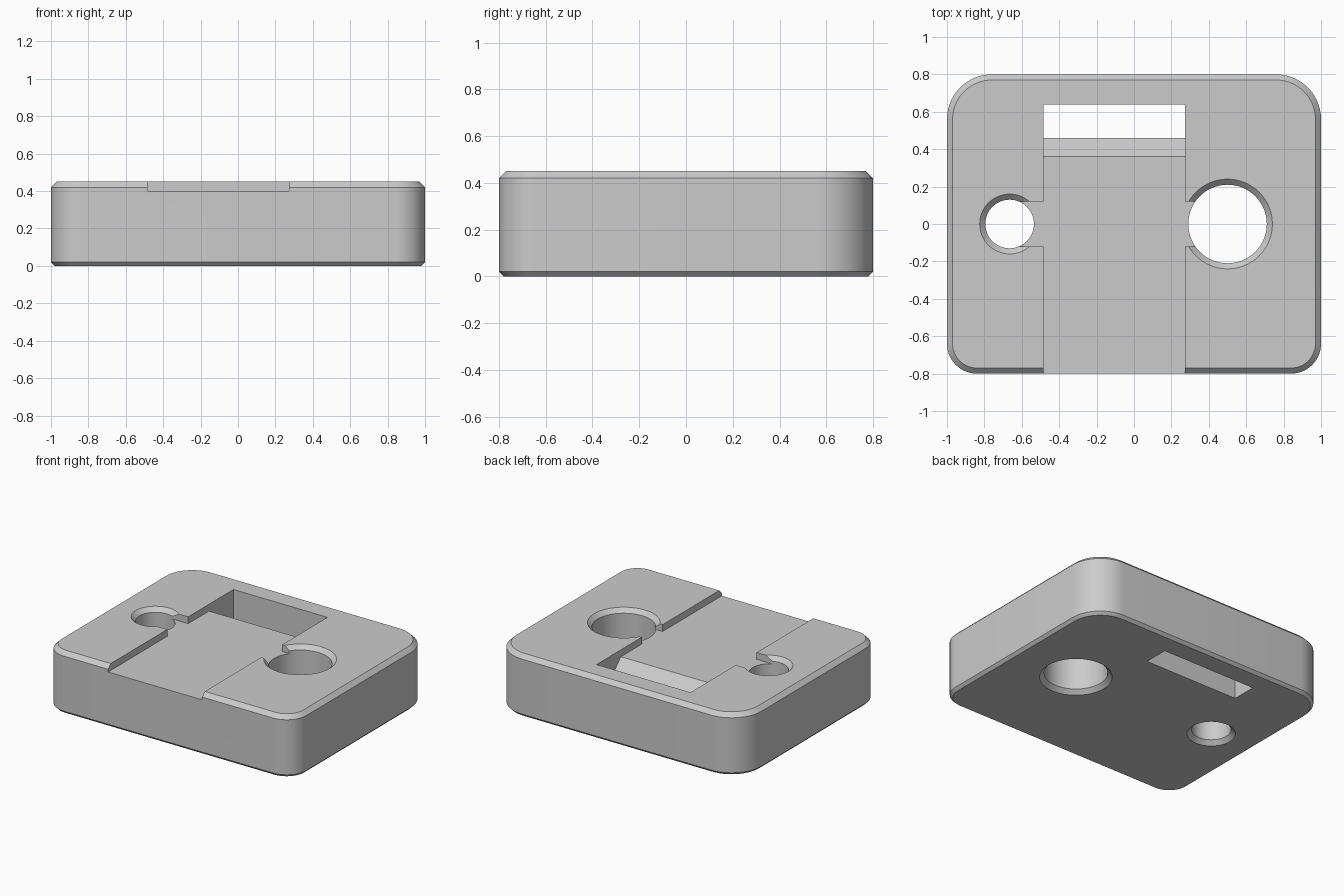
import bpy, bmesh
from math import sin, cos, pi, radians

if "Cube" in bpy.data.objects:
    bpy.data.objects.remove(bpy.data.objects["Cube"], do_unlink=True)

HEIGHT, HALF_X, HALF_Y = 0.45, 1.0, 0.8
FRONT_R, BACK_R = 0.16, 0.24
CHANNEL_Z, CHANNEL_L, CHANNEL_R = 0.40, -0.485, 0.272
SMALL_X, SMALL_R = -0.665, 0.13
LARGE_X, LARGE_R = 0.5, 0.21

grey = bpy.data.materials.new("plain grey")
grey.use_nodes = True
grey.diffuse_color = (0.6, 0.6, 0.6, 1)
grey.node_tree.nodes["Principled BSDF"].inputs["Base Color"].default_value = (0.6, 0.6, 0.6, 1)


def loft(name, rings):
    """Closed solid through rings of equal point count."""
    bm = bmesh.new()
    loops = [[bm.verts.new(p) for p in ring] for ring in rings]
    n = len(loops[0])
    for a, b in zip(loops, loops[1:]):
        for i in range(n):
            j = (i + 1) % n
            bm.faces.new((a[i], a[j], b[j], b[i]))
    bm.faces.new(loops[0][::-1])
    bm.faces.new(loops[-1])
    bmesh.ops.recalc_face_normals(bm, faces=bm.faces)
    mesh = bpy.data.meshes.new(name)
    bm.to_mesh(mesh)
    bm.free()
    mesh.materials.append(grey)
    obj = bpy.data.objects.new(name, mesh)
    bpy.context.collection.objects.link(obj)
    return obj


def outline(z, inset, steps=14):
    """Rounded rectangle, with larger radii at the back."""
    pts = []
    corners = ((1, 1, BACK_R), (-1, 1, BACK_R), (-1, -1, FRONT_R), (1, -1, FRONT_R))
    for k, (sx, sy, r) in enumerate(corners):
        for i in range(steps + 1):
            a = (k + i / steps) * pi / 2
            pts.append((sx * (HALF_X - r) + (r - inset) * cos(a),
                        sy * (HALF_Y - r) + (r - inset) * sin(a), z))
    return pts


def circle(x, r, z, n=64):
    return [(x + r * cos(2 * pi * i / n), r * sin(2 * pi * i / n), z) for i in range(n)]


def hole(name, x, r):
    """Through hole with a countersink at each end."""
    c, over = 0.03, 0.02
    return loft(name, [circle(x, r + c + over, -over), circle(x, r, c),
                       circle(x, r, HEIGHT - c), circle(x, r + c + over, HEIGHT + over)])


def prism(name, x0, x1, profile):
    return loft(name, [[(x, y, z) for y, z in profile] for x in (x0, x1)])


# Plate with chamfered rims
plate = loft("plate", [outline(0, 0.02), outline(0.02, 0),
                       outline(HEIGHT - 0.03, 0), outline(HEIGHT, 0.03)])

# Channel, ramp and through slot in one profile, then side notches and holes
cutters = [
    prism("channel_cutter", CHANNEL_L, CHANNEL_R,
          [(-0.9, CHANNEL_Z), (0.36, CHANNEL_Z), (0.46, 0.30), (0.46, -0.1),
           (0.64, -0.1), (0.64, 0.6), (-0.9, 0.6)]),
    prism("notch_cutter", SMALL_X, LARGE_X,
          [(-0.12, CHANNEL_Z), (0.12, CHANNEL_Z), (0.12, 0.6), (-0.12, 0.6)]),
    hole("small_hole_cutter", SMALL_X, SMALL_R),
    hole("large_hole_cutter", LARGE_X, LARGE_R),
]

bpy.ops.object.select_all(action="DESELECT")
bpy.context.view_layer.objects.active = plate
plate.select_set(True)
for cutter in cutters:
    cutter.hide_render = True
    mod = plate.modifiers.new(cutter.name, "BOOLEAN")
    mod.operation = "DIFFERENCE"
    mod.solver = "EXACT"
    mod.object = cutter
    bpy.ops.object.modifier_apply(modifier=mod.name)
    bpy.data.objects.remove(cutter, do_unlink=True)

# Smooth curved walls, crisp chamfers
bpy.ops.object.shade_smooth_by_angle(angle=radians(30))
